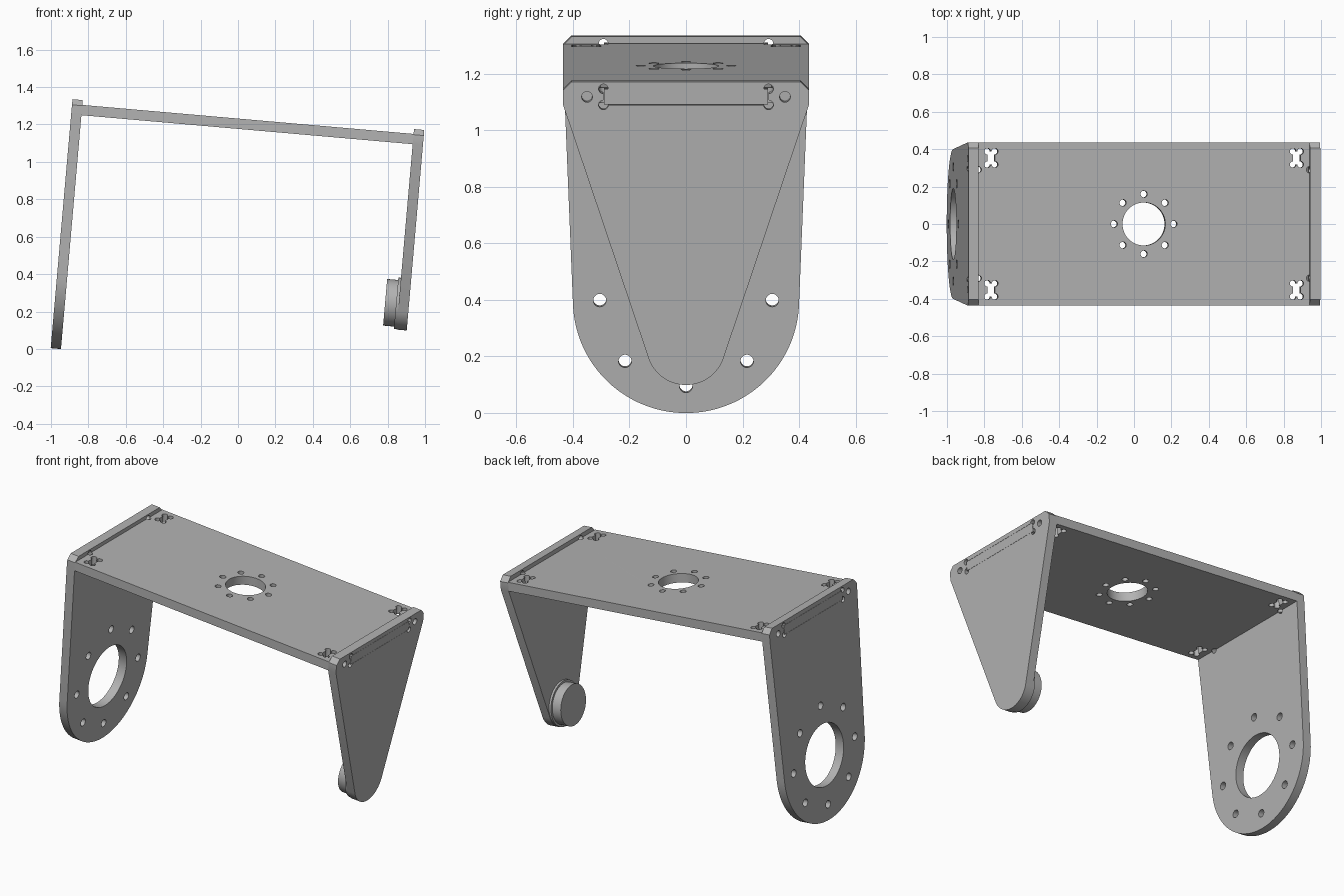
import bpy, bmesh
from math import pi, cos, sin, atan2, acos, hypot, radians
from mathutils import Matrix, Vector

cube = bpy.data.objects.get("Cube")
if cube:
    bpy.data.objects.remove(cube, do_unlink=True)

grey = bpy.data.materials.new("plain grey")
grey.use_nodes = True
colour = (0.45, 0.45, 0.45, 1)
grey.diffuse_color = colour
grey.node_tree.nodes["Principled BSDF"].inputs["Base Color"].default_value = colour

# Main sizes, before the whole bracket is tilted
T = 0.055                       # sheet thickness
LEFT, RIGHT = -0.943, 0.835     # inner faces of the arms
W, TAB = 0.435, 0.29            # half width of plate, half width of tab
Z0, TOP = 1.172, 1.253          # underside of plate, top of arms
AXIS = 0.317                    # height of the pivot
RELIEF = 0.017
TILT = Matrix.Rotation(radians(5), 4, 'Y')
UPRIGHT = Matrix(((0, 0, 1, 0), (1, 0, 0, 0), (0, 1, 0, 0), (0, 0, 0, 1)))


def arc(cx, cy, r, start, sweep, n):
    return [(cx + r * cos(start + sweep * i / n), cy + r * sin(start + sweep * i / n))
            for i in range(n + 1)]


def circle(cx, cy, r, n=24):
    return arc(cx, cy, r, 0, 2 * pi, n)[:-1]


def bolt_ring(cx, cy, radius, r):
    return [circle(*p, r, 20) for p in circle(cx, cy, radius, 8)]


def relieved_slot(cx, cy, a, b, r):
    # Rectangle with a round tool relief at each corner
    pts = []
    for k, (sx, sy) in enumerate(((1, 1), (-1, 1), (-1, -1), (1, -1))):
        pts += arc(cx + sx * a, cy + sy * b, r, (k - 1) * pi / 2, 1.5 * pi, 14)
    return pts


def finish(ob):
    ob.data.materials.clear()
    ob.data.materials.append(grey)
    bpy.ops.object.select_all(action='DESELECT')
    ob.select_set(True)
    bpy.context.view_layer.objects.active = ob
    bpy.ops.object.shade_smooth_by_angle(angle=radians(30))


def sheet(name, loops, frame):
    # Flat outline with holes, extruded to the sheet thickness
    cu = bpy.data.curves.new(name, 'CURVE')
    cu.dimensions, cu.fill_mode, cu.extrude = '2D', 'BOTH', T / 2
    for pts in loops:
        sp = cu.splines.new('POLY')
        sp.points.add(len(pts) - 1)
        for p, (x, y) in zip(sp.points, pts):
            p.co = (x, y, 0, 1)
        sp.use_cyclic_u = True
    tmp = bpy.data.objects.new("outline", cu)
    bpy.context.collection.objects.link(tmp)
    dg = bpy.context.evaluated_depsgraph_get()
    me = bpy.data.meshes.new_from_object(tmp.evaluated_get(dg))
    bpy.data.objects.remove(tmp, do_unlink=True)
    bm = bmesh.new()
    bm.from_mesh(me)
    bmesh.ops.remove_doubles(bm, verts=bm.verts, dist=0.0002)
    bmesh.ops.recalc_face_normals(bm, faces=bm.faces)
    bm.to_mesh(me)
    bm.free()
    me.name = name
    ob = bpy.data.objects.new(name, me)
    bpy.context.collection.objects.link(ob)
    ob.matrix_world = TILT @ frame
    finish(ob)


def arm(name, x, r, extra):
    # Chamfered top, straight taper, rounded lower end tangent to the taper
    dz = Z0 - AXIS
    phi = atan2(dz, W) - acos(r / hypot(W, dz))
    c = 0.03
    outline = [(W, Z0), (W, TOP - c), (W - c, TOP),
               (c - W, TOP), (-W, TOP - c), (-W, Z0)]
    outline += arc(0, AXIS, r, pi - phi, pi + 2 * phi, 56)
    loops = [outline, relieved_slot(0, Z0 + T / 2, TAB + 0.002, T / 2 + 0.001, RELIEF)]
    loops += [circle(s * 0.35, Z0 + T / 2, 0.019) for s in (-1, 1)]
    sheet(name, loops + extra, Matrix.Translation((x, 0, 0)) @ UPRIGHT)


def disc(name, x0, x1, r):
    bm = bmesh.new()
    bmesh.ops.create_cone(bm, cap_ends=True, segments=64, radius1=r, radius2=r, depth=x1 - x0)
    me = bpy.data.meshes.new(name)
    bm.to_mesh(me)
    bm.free()
    ob = bpy.data.objects.new(name, me)
    bpy.context.collection.objects.link(ob)
    ob.matrix_world = TILT @ Matrix.Translation(((x0 + x1) / 2, 0, AXIS)) @ UPRIGHT
    finish(ob)


# Top plate with end tabs, centre opening, bolt ring and nut slots
mid, half = (LEFT + RIGHT) / 2, (RIGHT - LEFT) / 2
end = [(half, -W)] + arc(half, -TAB, RELIEF, -pi / 2, -1.5 * pi, 14)
end += [(half + T, -TAB), (half + T, TAB)]
end += arc(half, TAB, RELIEF, 0, -1.5 * pi, 14) + [(half, W)]
plate = [end + [(-x, -y) for x, y in end], circle(0, 0, 0.115, 56)]
plate += bolt_ring(0, 0, 0.16, 0.018)
plate += [relieved_slot(sx * (half - 0.069), sy * 0.353, 0.02, 0.035, RELIEF)
          for sx in (-1, 1) for sy in (-1, 1)]
sheet("top_plate", plate, Matrix.Translation((mid, 0, Z0 + T / 2)))

# Long wide arm with a large opening, and short tapered arm
arm("right_arm", LEFT - T / 2, 0.4,
    [circle(0, AXIS, 0.19, 64)] + bolt_ring(0, AXIS, 0.305, 0.023))
arm("left_arm", RIGHT + T / 2, 0.14, [])

# Pivot boss on the inside of the short arm
disc("pivot_shoulder", RIGHT - 0.014, RIGHT + 0.002, 0.138)
disc("pivot_boss", RIGHT - 0.073, RIGHT, 0.125)
